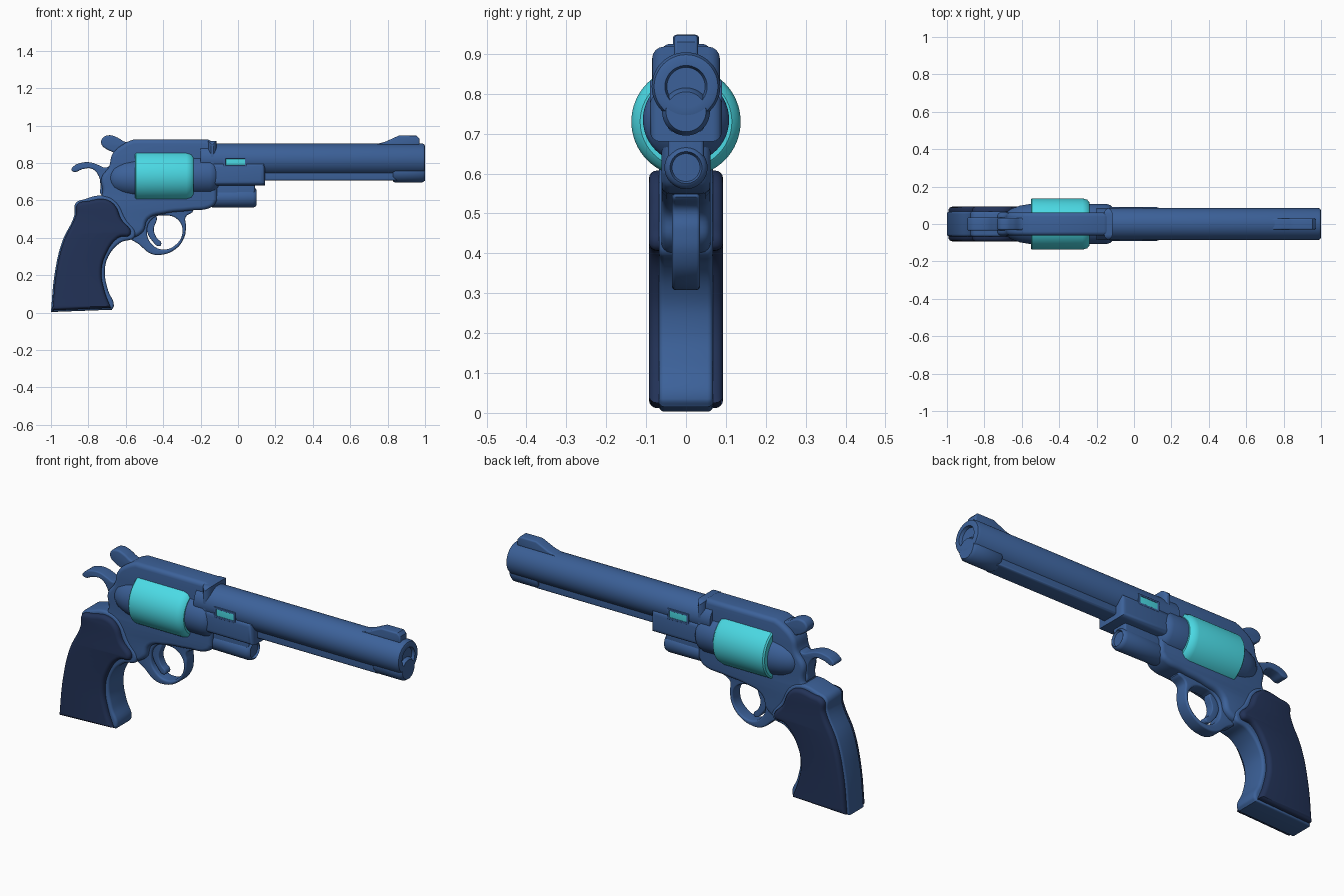
import bpy
import bmesh
from math import cos, sin, pi, radians
from mathutils import Matrix

if "Cube" in bpy.data.objects:
    bpy.data.objects.remove(bpy.data.objects["Cube"], do_unlink=True)

parts = []


def make_material(name, colour):
    mat = bpy.data.materials.new(name)
    mat.use_nodes = True
    mat.diffuse_color = colour
    for node in mat.node_tree.nodes:
        if node.type == 'BSDF_PRINCIPLED':
            node.inputs["Base Color"].default_value = colour
    return mat


BLUE = make_material("steel blue", (0.045, 0.12, 0.32, 1))
NAVY = make_material("dark navy", (0.016, 0.032, 0.095, 1))
CYAN = make_material("bright cyan", (0.07, 0.70, 0.78, 1))


def add_part(name, mesh, material):
    mesh.materials.clear()
    mesh.materials.append(material)
    obj = bpy.data.objects.new(name, mesh)
    bpy.context.collection.objects.link(obj)
    parts.append(obj)
    return obj


def side_profile(name, outline, half_width, bevel, material, corners=(), hole=None):
    """Smooth side outline in x and z, extruded both ways in y with rounded rims.
    Listed corner points stay sharp; corners='all' gives straight sides."""
    curve = bpy.data.curves.new(name, 'CURVE')
    curve.dimensions = '2D'
    curve.fill_mode = 'BOTH'
    curve.resolution_u = 6
    curve.extrude = half_width - bevel
    curve.bevel_depth = bevel
    curve.bevel_resolution = 3
    curve.offset = -bevel
    for points in filter(None, (outline, hole)):
        spline = curve.splines.new('BEZIER')
        spline.use_cyclic_u = True
        spline.bezier_points.add(len(points) - 1)
        for i, (point, (x, z)) in enumerate(zip(spline.bezier_points, points)):
            sharp = corners == 'all' or (points is outline and i in corners)
            point.co = (x, z, 0)
            point.handle_left_type = point.handle_right_type = 'VECTOR' if sharp else 'AUTO'
    helper = bpy.data.objects.new(name + " helper", curve)
    bpy.context.collection.objects.link(helper)
    graph = bpy.context.evaluated_depsgraph_get()
    mesh = bpy.data.meshes.new_from_object(helper.evaluated_get(graph))
    bpy.data.objects.remove(helper, do_unlink=True)
    mesh.transform(Matrix.Rotation(pi / 2, 4, 'X'))
    bm = bmesh.new()
    bm.from_mesh(mesh)
    bmesh.ops.remove_doubles(bm, verts=bm.verts, dist=0.0002)
    bmesh.ops.recalc_face_normals(bm, faces=bm.faces)
    for face in bm.faces:
        face.material_index = 0
    bm.to_mesh(mesh)
    bm.free()
    return add_part(name, mesh, material)


def lathe(name, profile, height, material, sides=48):
    """Turned part along x from (x, radius) pairs, with its axis at the given height."""
    bm = bmesh.new()
    angles = [2 * pi * i / sides for i in range(sides)]
    rings = [[bm.verts.new((x, r * cos(a), height + r * sin(a))) for a in angles]
             for x, r in profile]
    for low, high in zip(rings, rings[1:]):
        for i in range(sides):
            j = (i + 1) % sides
            bm.faces.new((low[i], low[j], high[j], high[i]))
    bm.faces.new(rings[0])
    bm.faces.new(rings[-1])
    bmesh.ops.recalc_face_normals(bm, faces=bm.faces)
    mesh = bpy.data.meshes.new(name)
    bm.to_mesh(mesh)
    bm.free()
    return add_part(name, mesh, material)


def box_outline(x0, x1, z0, z1):
    return [(x0, z0), (x1, z0), (x1, z1), (x0, z1)]


# Barrel with recessed muzzle, and the shorter lug below it
lathe("barrel", [(-0.2, 0.086), (0.985, 0.086), (0.997, 0.08), (1, 0.072),
                 (1, 0.053), (0.985, 0.048)], 0.818, BLUE)
lathe("muzzle_lug", [(0.83, 0.054), (0.84, 0.06), (0.985, 0.06), (1, 0.05)], 0.755, BLUE)
side_profile("under_barrel_rail", box_outline(0.1, 0.85, 0.705, 0.78), 0.045, 0.012,
             BLUE, 'all')
side_profile("front_sight", [(0.72, 0.895), (0.97, 0.895), (0.97, 0.93), (0.955, 0.946),
                             (0.86, 0.946), (0.835, 0.935), (0.79, 0.914)],
             0.03, 0.008, BLUE, 'all')

# Frame body with top strap
side_profile("frame", [(-0.6, 0.908), (-0.56, 0.925), (-0.16, 0.925), (-0.12, 0.9),
                       (-0.11, 0.75), (-0.11, 0.6), (-0.14, 0.565), (-0.26, 0.545),
                       (-0.39, 0.53), (-0.48, 0.5), (-0.51, 0.43), (-0.58, 0.4),
                       (-0.68, 0.45), (-0.74, 0.6), (-0.725, 0.64), (-0.73, 0.72),
                       (-0.69, 0.78), (-0.67, 0.85)],
             0.062, 0.022, BLUE, (1, 2, 4, 5))
lathe("recoil_shield", [(-0.7, 0.03), (-0.69, 0.055), (-0.66, 0.08), (-0.61, 0.098),
                        (-0.55, 0.108)], 0.72, BLUE)
lathe("front_collar", [(-0.25, 0.1), (-0.24, 0.108), (-0.15, 0.108), (-0.125, 0.1),
                       (-0.1, 0.07)], 0.735, BLUE)
side_profile("barrel_collar", box_outline(-0.16, -0.115, 0.74, 0.918), 0.085, 0.03,
             BLUE, 'all')
side_profile("lower_lug", box_outline(-0.16, 0.145, 0.68, 0.8), 0.09, 0.025, BLUE, 'all')
side_profile("shroud_web", box_outline(-0.16, 0.09, 0.6, 0.72), 0.045, 0.01, BLUE, 'all')
lathe("ejector_shroud", [(-0.17, 0.04), (-0.14, 0.052), (0.08, 0.054), (0.095, 0.048),
                         (0.1, 0.04), (0.09, 0.035)], 0.615, BLUE)

# Cylinder drum
lathe("cylinder", [(-0.552, 0.13), (-0.545, 0.137), (-0.275, 0.137), (-0.25, 0.13),
                   (-0.238, 0.115)], 0.73, CYAN, 64)

# Small side windows near the barrel root
side_profile("window_rim", box_outline(-0.078, 0.046, 0.777, 0.833), 0.0905, 0.003, BLUE,
             'all', hole=box_outline(-0.065, 0.036, 0.788, 0.822))
side_profile("window_inlay", box_outline(-0.068, 0.039, 0.785, 0.825), 0.088, 0.001,
             CYAN, 'all')

# Rear sight and hammer
side_profile("rear_sight", [(-0.73, 0.9), (-0.725, 0.932), (-0.69, 0.948), (-0.65, 0.938),
                            (-0.61, 0.915), (-0.57, 0.9), (-0.58, 0.85), (-0.64, 0.83),
                            (-0.665, 0.855), (-0.7, 0.872)], 0.033, 0.01, BLUE)
side_profile("hammer", [(-0.89, 0.762), (-0.875, 0.785), (-0.84, 0.8), (-0.79, 0.803),
                        (-0.745, 0.788), (-0.71, 0.775), (-0.66, 0.79), (-0.65, 0.65),
                        (-0.73, 0.63), (-0.735, 0.68), (-0.745, 0.73), (-0.78, 0.768),
                        (-0.83, 0.767), (-0.875, 0.752)], 0.035, 0.007, BLUE)

# Trigger and guard
side_profile("trigger_guard", [(-0.59, 0.41), (-0.53, 0.365), (-0.47, 0.317), (-0.42, 0.308),
                               (-0.34, 0.335), (-0.29, 0.395), (-0.278, 0.46),
                               (-0.28, 0.51), (-0.24, 0.55), (-0.4, 0.58), (-0.56, 0.55),
                               (-0.6, 0.47)], 0.035, 0.009, BLUE,
             hole=[(-0.487, 0.43), (-0.46, 0.365), (-0.4, 0.337), (-0.33, 0.365),
                   (-0.297, 0.43), (-0.32, 0.495), (-0.39, 0.52), (-0.46, 0.5)])
side_profile("trigger", [(-0.49, 0.52), (-0.485, 0.43), (-0.46, 0.385), (-0.42, 0.355),
                         (-0.41, 0.37), (-0.435, 0.4), (-0.45, 0.44), (-0.44, 0.52)],
             0.022, 0.005, BLUE)

# Grip strap core, with the darker panels standing proud on both sides
side_profile("grip_strap", [(-1, 0.003), (-0.98, 0.21), (-0.94, 0.38), (-0.875, 0.52),
                            (-0.868, 0.585), (-0.82, 0.606), (-0.73, 0.625), (-0.66, 0.6),
                            (-0.6, 0.5), (-0.55, 0.41), (-0.63, 0.373), (-0.693, 0.3),
                            (-0.712, 0.22), (-0.695, 0.12), (-0.664, 0.035),
                            (-0.675, 0.015)], 0.068, 0.014, BLUE, (0, 15))
side_profile("grip_panels", [(-0.992, 0.012), (-0.972, 0.21), (-0.932, 0.38),
                             (-0.867, 0.52), (-0.858, 0.58), (-0.8, 0.596), (-0.71, 0.605),
                             (-0.66, 0.575), (-0.625, 0.5), (-0.575, 0.42),
                             (-0.64, 0.4), (-0.705, 0.315), (-0.73, 0.22), (-0.715, 0.12),
                             (-0.68, 0.025)], 0.093, 0.02, NAVY, (0, 14))

# Smooth shading with crisp edges
bpy.ops.object.select_all(action='DESELECT')
for part in parts:
    part.select_set(True)
bpy.context.view_layer.objects.active = parts[0]
bpy.ops.object.shade_smooth_by_angle(angle=radians(38))
